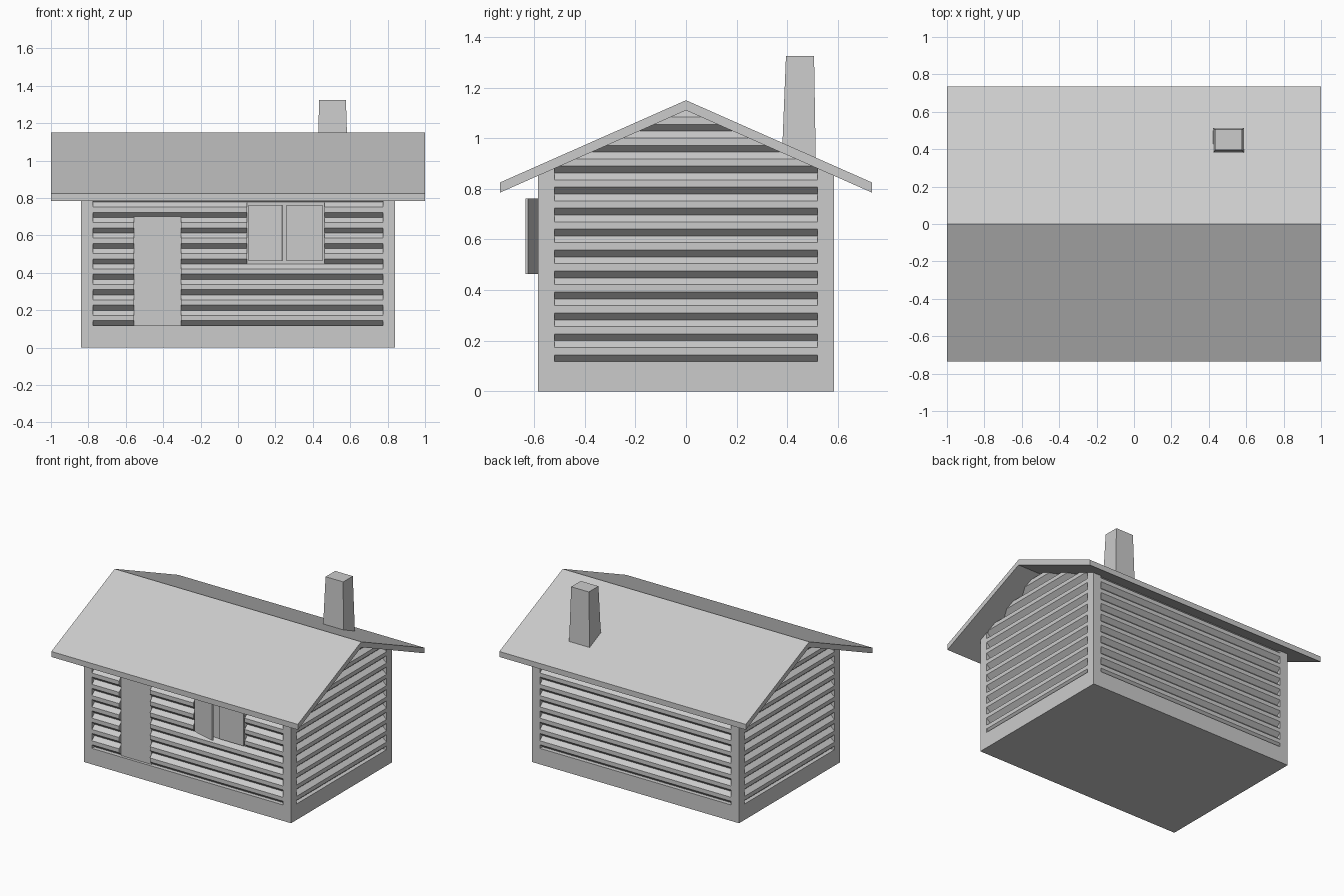
import bpy, bmesh
from mathutils import Vector

if "Cube" in bpy.data.objects:
    bpy.data.objects.remove(bpy.data.objects["Cube"])

SLOPE = 0.325 / 0.735          # roof pitch
Z0, PITCH = 0.117, 0.0828      # first log and log spacing
HX, HY, POST, GROOVE = 0.84, 0.585, 0.065, 0.03


def prism(bm, pts, axis, a, b):
    """Extrude a 2D outline along an axis (0: yz, 1: xz, 2: xy)."""
    def put(p, t):
        c = list(p)
        c.insert(axis, t)
        return bm.verts.new(c)
    lo = [put(p, a) for p in pts]
    hi = [put(p, b) for p in pts]
    bm.faces.new(lo)
    bm.faces.new(hi[::-1])
    n = len(pts)
    for i in range(n):
        j = (i + 1) % n
        bm.faces.new((lo[j], lo[i], hi[i], hi[j]))


def box(bm, x0, x1, y0, y1, z0, z1):
    prism(bm, [(x0, y0), (x1, y0), (x1, y1), (x0, y1)], 2, z0, z1)


def finish(name, bm, under_roof=False):
    if under_roof:             # trim to the gable slope, inside the roof slab
        for s in (1, -1):
            bmesh.ops.bisect_plane(bm, geom=bm.verts[:] + bm.edges[:] + bm.faces[:],
                                   plane_co=Vector((0, 0, 1.13)),
                                   plane_no=Vector((0, s * SLOPE, 1)), clear_outer=True)
    bmesh.ops.recalc_face_normals(bm, faces=bm.faces[:])
    me = bpy.data.meshes.new(name)
    bm.to_mesh(me)
    bm.free()
    ob = bpy.data.objects.new(name, me)
    bpy.context.collection.objects.link(ob)
    return ob


def log(bm, row, axis, side, out, a, b):
    """Faceted half log facing outward on the given side."""
    z = Z0 + row * PITCH
    inner, groove = out - 0.07, out - GROOVE
    pts = [(inner, z), (groove, z), (out, z + 0.027), (out, z + 0.056),
           (groove, z + PITCH), (inner, z + PITCH)]
    prism(bm, [(side * d, h) for d, h in pts], axis, a, b)


# Foundation, inner walls and corner posts
bm = bmesh.new()
box(bm, -HX, HX, -HY, HY, 0, Z0)
finish("foundation", bm)

bm = bmesh.new()
d = HY - GROOVE
box(bm, -HX + GROOVE, HX - GROOVE, -d, d, Z0, 1.2)
finish("inner_walls", bm, True)

bm = bmesh.new()
for sx in (-1, 1):
    for sy in (-1, 1):
        xs = sorted((sx * HX, sx * (HX - POST)))
        ys = sorted((sy * HY, sy * (HY - POST)))
        box(bm, *xs, *ys, Z0, 0.95)
finish("corner_posts", bm, True)

# Log walls, with openings in the front one
LX, LY = HX - POST, HY - POST
bm = bmesh.new()
for row in range(9):
    log(bm, row, 0, 1, HY, -LX, LX)
finish("back_logs", bm, True)

bm = bmesh.new()
for row in range(9):
    cuts = [-LX]
    if row < 7:
        cuts += [-0.555, -0.305]       # door
    if 4 <= row <= 7:
        cuts += [0.047, 0.463]         # window
    cuts.append(LX)
    for a, b in zip(cuts[::2], cuts[1::2]):
        log(bm, row, 0, -1, HY, a, b)
finish("front_logs", bm, True)

for side, name in ((1, "right_gable_logs"), (-1, "left_gable_logs")):
    bm = bmesh.new()
    for row in range(13):
        log(bm, row, 1, side, HX, -LY, LY)
    finish(name, bm, True)

# Door and window shutters, the left one ajar
bm = bmesh.new()
box(bm, -0.555, -0.305, -0.565, -0.5, Z0, 0.70)
finish("door", bm)

bm = bmesh.new()
prism(bm, [(0.055, -0.585), (0.234, -0.635), (0.238, -0.625), (0.06, -0.573)], 2, 0.463, 0.762)
finish("left_shutter", bm)

bm = bmesh.new()
box(bm, 0.26, 0.453, -0.585, -0.565, 0.463, 0.762)
finish("right_shutter", bm)

# Roof
bm = bmesh.new()
prism(bm, [(-0.735, 0.785), (0, 1.11), (0.735, 0.785),
           (0.735, 0.825), (0, 1.15), (-0.735, 0.825)], 0, -1, 1)
finish("roof", bm)

# Tapered chimney
bm = bmesh.new()
rings = []
for x0, x1, y0, y1, z in ((0.422, 0.59, 0.378, 0.513, 0.90), (0.434, 0.577, 0.395, 0.506, 1.325)):
    rings.append([bm.verts.new((x, y, z)) for x, y in ((x0, y0), (x1, y0), (x1, y1), (x0, y1))])
for r in rings:
    bm.faces.new(r)
for i in range(4):
    j = (i + 1) % 4
    bm.faces.new((rings[0][i], rings[0][j], rings[1][j], rings[1][i]))
finish("chimney", bm)
